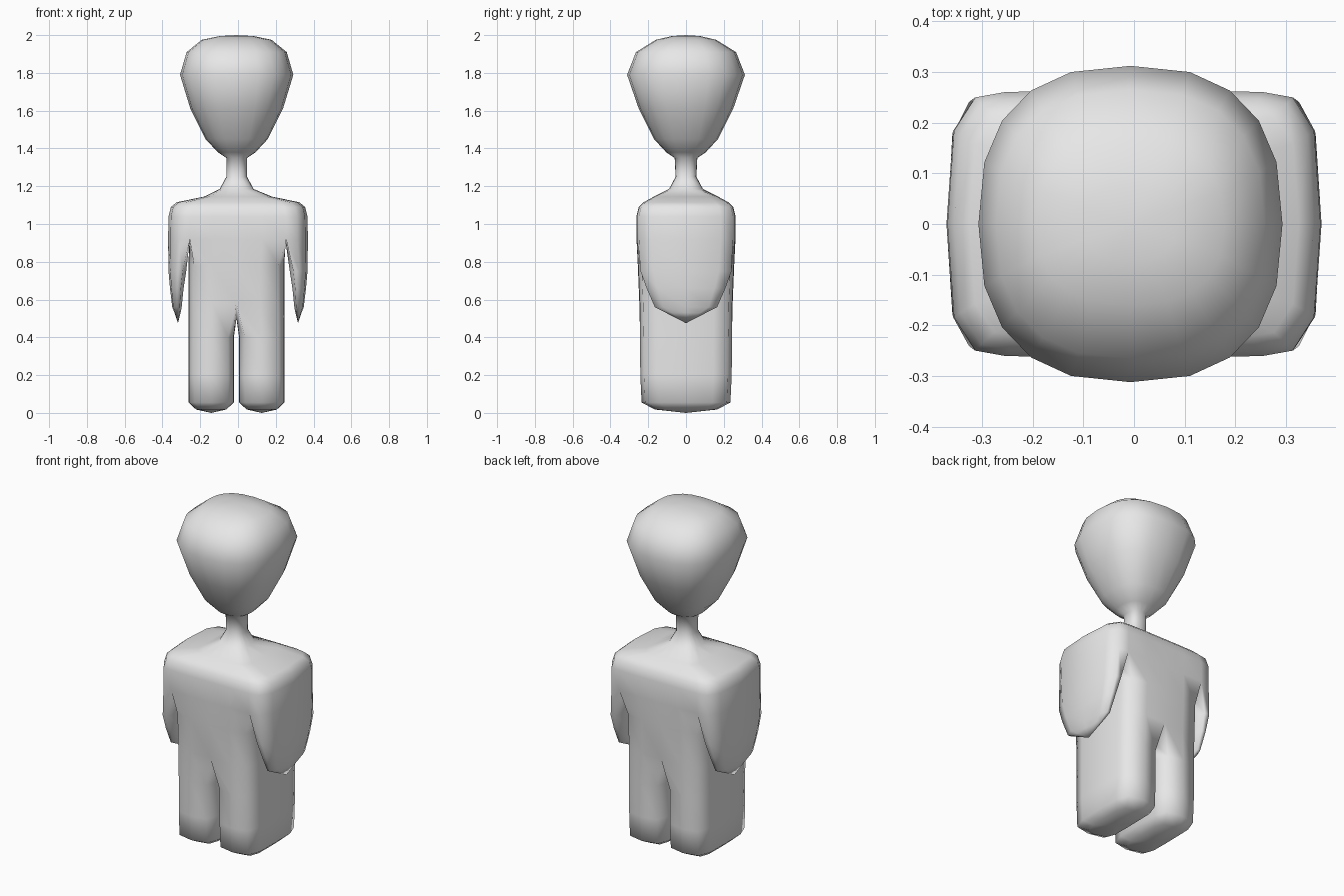
import bpy, bmesh, math

cube = bpy.data.objects.get("Cube")
if cube:
    bpy.data.objects.remove(cube, do_unlink=True)

grey = bpy.data.materials.new("plain grey")
grey.use_nodes = True
grey.diffuse_color = (0.8, 0.8, 0.8, 1)
grey.node_tree.nodes["Principled BSDF"].inputs["Base Color"].default_value = (0.8, 0.8, 0.8, 1)

bm = bmesh.new()


def whole(quarter):
    """Mirror a quarter outline, from +x to +y, into a closed outline."""
    half = quarter + [(-x, y) for x, y in reversed(quarter[:-1])]
    return half + [(-x, -y) for x, y in half[1:-1]]


def ring(outline, z, cx, hx, hy, side=1):
    return [bm.verts.new((side * x * hx + cx, side * y * hy, z)) for x, y in outline]


def loft(rings):
    for a, b in zip(rings, rings[1:]):
        for i in range(len(a)):
            j = (i + 1) % len(a)
            bm.faces.new((a[i], a[j], b[j], b[i]))


def cap(loop, x, z):
    tip = bm.verts.new((x, 0, z))
    for i in range(len(loop)):
        bm.faces.new((loop[i], loop[(i + 1) % len(loop)], tip))


def bridge(x, z, reach):
    """Three points, back to front, joining the two sides of a split."""
    return [bm.verts.new((x, y, z)) for y in (reach, 0, -reach)]


# Cross-section outlines
steps = [math.radians(18 * i) for i in range(6)]
oval = whole([(math.cos(a) ** 0.8 if a < 1.5 else 0, math.sin(a) ** 0.8) for a in steps])
shoulder = whole([(1, 0), (.965, .7), (.85, .95), (.69, .99), (.35, 1), (0, 1)])
trunk = whole([(1, 0), (.985, .6), (.88, .92), (.5, .99), (0, 1)])
arm = [(-.6, -.97), (.1, -.97), (.8, -.7), (1, 0), (.8, .7), (.1, .97), (-.6, .97),
       (-1, .6), (-1, 0), (-1, -.6)]
leg = whole([(1, 0), (.98, .6), (.75, .92), (0, 1)])
leg = leg[-4:] + leg[:-4]  # start at the inner front corner

# Head and neck
upper = [ring(oval, z, -.007, hx, hy) for z, hx, hy in (
    (1.995, .09, .075), (1.975, .185, .16), (1.91, .265, .265), (1.79, .30, .312),
    (1.61, .245, .25), (1.45, .165, .17), (1.38, .10, .105), (1.35, .055, .06),
    (1.25, .055, .055), (1.185, .09, .09))]
# Shoulders
upper += [ring(shoulder, z, 0, hx, hy) for z, hx, hy in (
    (1.145, .18, .17), (1.115, .325, .225), (1.09, .355, .25),
    (1.04, .368, .263), (.92, .37, .262))]
loft(upper)
cap(upper[0], -.007, 2)

# Split under the shoulders into two arms and the trunk
s = upper[-1]
pit_r, pit_l = bridge(.252, .905, .15), bridge(-.257, .905, .15)
arm_tops = {1: s[17:] + s[:4] + pit_r, -1: s[7:14] + pit_l[::-1]}
trunk_top = [pit_r[1], pit_r[0]] + s[3:8] + pit_l + s[13:18] + [pit_r[2]]

# Arms
for side, top in arm_tops.items():
    rings = [top] + [ring(arm, z, side * cx, hx, hy, side) for z, cx, hx, hy in (
        (.75, .321, .047, .248), (.66, .324, .036, .215),
        (.56, .323, .025, .17), (.53, .32, .016, .11))]
    loft(rings)
    cap(rings[-1], side * .318, .475)

# Trunk
body = [trunk_top, ring(trunk, .78, -.009, .254, .255), ring(trunk, .58, -.009, .254, .247)]
loft(body)

# Legs, split at the crotch
t = body[-1]
crotch = bridge(-.008, .5, .15)
for side, top in {1: t[12:] + t[:5] + crotch, -1: t[4:13] + crotch[::-1]}.items():
    cx = -.008 + side * .134
    rings = [top] + [ring(leg, z, cx, hx, hy, side) for z, hx, hy in (
        (.4, .12, .243), (.2, .121, .242), (.055, .12, .235), (.018, .08, .165))]
    loft(rings)
    cap(rings[-1], cx, 0)

bmesh.ops.recalc_face_normals(bm, faces=bm.faces)
for f in bm.faces:
    f.smooth = True
mesh = bpy.data.meshes.new("figure")
bm.to_mesh(mesh)
bm.free()
mesh.materials.append(grey)
figure = bpy.data.objects.new("figure", mesh)
bpy.context.collection.objects.link(figure)
